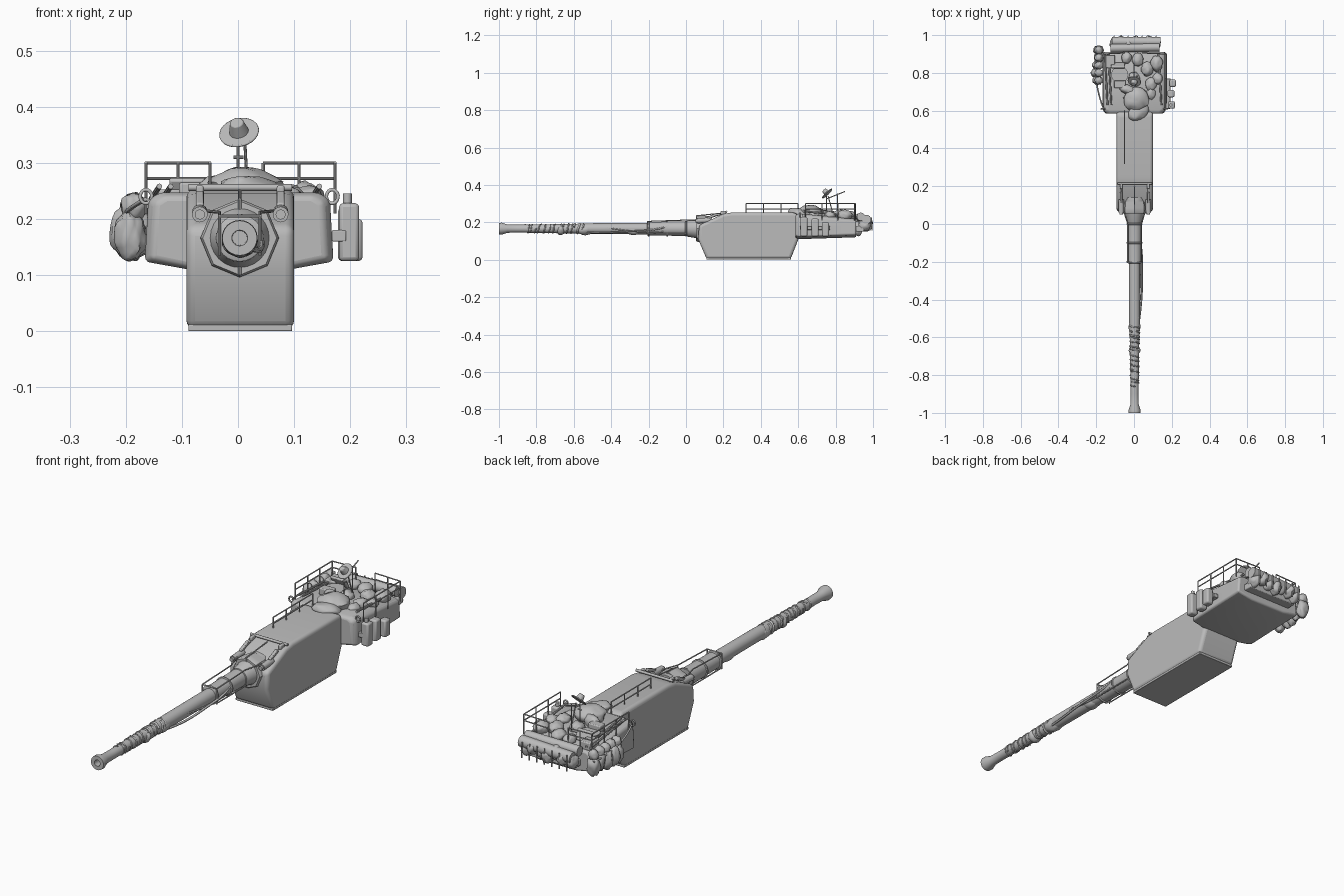
import bpy, bmesh, math, random
from mathutils import Vector, Matrix, Euler, noise

if "Cube" in bpy.data.objects:
    bpy.data.objects.remove(bpy.data.objects["Cube"])
random.seed(4)

grey = bpy.data.materials.new("plain grey")
grey.use_nodes = True
grey.diffuse_color = (0.5, 0.5, 0.5, 1)
grey.node_tree.nodes["Principled BSDF"].inputs["Base Color"].default_value = (0.5, 0.5, 0.5, 1)


def finish(name, bm, bevel=0, segments=3, angle=35):
    """Turn a bmesh into a smooth-by-angle object, with an optional bevel."""
    bmesh.ops.recalc_face_normals(bm, faces=bm.faces)
    me = bpy.data.meshes.new(name)
    bm.to_mesh(me)
    bm.free()
    ob = bpy.data.objects.new(name, me)
    bpy.context.collection.objects.link(ob)
    me.materials.append(grey)
    if bevel:
        mod = ob.modifiers.new("Bevel", "BEVEL")
        mod.width, mod.segments, mod.limit_method = bevel, segments, "ANGLE"
    bpy.ops.object.select_all(action="DESELECT")
    ob.select_set(True)
    bpy.context.view_layer.objects.active = ob
    bpy.ops.object.shade_smooth_by_angle(angle=math.radians(angle))
    return ob


def loft(name, rings, bevel=0, segments=3):
    """Skin a row of matching outlines and cap both ends."""
    bm = bmesh.new()
    loops = [[bm.verts.new(p) for p in ring] for ring in rings]
    n = len(loops[0])
    for a, b in zip(loops, loops[1:]):
        for i in range(n):
            bm.faces.new((a[i], a[(i + 1) % n], b[(i + 1) % n], b[i]))
    bm.faces.new(loops[0])
    bm.faces.new(loops[-1])
    return finish(name, bm, bevel, segments)


def lathe(name, profile, x=0.003, z=0.166, sides=24):
    """Turn (y, radius) points round a lengthwise axis."""
    return loft(name, [[(x + r * math.cos(2 * math.pi * i / sides), y,
                         z + r * math.sin(2 * math.pi * i / sides)) for i in range(sides)]
                       for y, r in profile])


def box(name, centre, size, bevel=0.004, turn=(0, 0, 0)):
    bm = bmesh.new()
    bmesh.ops.create_cube(bm, size=1, matrix=Matrix.LocRotScale(
        Vector(centre), Euler(turn), Vector(size)))
    return finish(name, bm, bevel, 2)


def add_rod(bm, a, b, r, sides=8, r2=None):
    a, b = Vector(a), Vector(b)
    d = b - a
    m = Matrix.Translation((a + b) / 2) @ d.to_track_quat("Z", "Y").to_matrix().to_4x4()
    bmesh.ops.create_cone(bm, cap_ends=True, segments=sides, radius1=r,
                          radius2=r if r2 is None else r2, depth=d.length, matrix=m)


def rods(name, pairs, r, sides=8):
    bm = bmesh.new()
    for a, b in pairs:
        add_rod(bm, a, b, r, sides)
    return finish(name, bm)


def lump(name, centre, size, turn=(0, 0, 0), rough=0.2):
    """A soft cloth bundle."""
    bm = bmesh.new()
    bmesh.ops.create_icosphere(bm, subdivisions=3, radius=1)
    seed = Vector((random.random() * 9, random.random() * 9, 0))
    for v in bm.verts:
        v.co *= 1 + rough * noise.noise(v.co * 2 + seed)
    bm.transform(Matrix.LocRotScale(Vector(centre), Euler(turn), Vector(size)))
    return finish(name, bm, angle=60)


def cable(name, points, r):
    cu = bpy.data.curves.new(name, "CURVE")
    cu.dimensions, cu.bevel_depth, cu.bevel_resolution, cu.resolution_u = "3D", r, 1, 4
    cu.use_fill_caps = True
    sp = cu.splines.new("NURBS")
    sp.points.add(len(points) - 1)
    for p, co in zip(sp.points, points):
        p.co = (*co, 1)
    sp.use_endpoint_u = True
    ob = bpy.data.objects.new(name, cu)
    bpy.context.collection.objects.link(ob)
    cu.materials.append(grey)
    bpy.ops.object.select_all(action="DESELECT")
    ob.select_set(True)
    bpy.context.view_layer.objects.active = ob
    bpy.ops.object.convert(target="MESH")


# Main housing: side profile pulled across the width
side = [(0.11, 0.004), (0.065, 0.11), (0.07, 0.185), (0.2, 0.245), (0.25, 0.253),
        (0.58, 0.253), (0.605, 0.235), (0.605, 0.12), (0.56, 0.004)]
loft("main_housing", [[(x, y, z) for y, z in side] for x in (-0.092, 0.1)], 0.016, 4)
box("housing_floor", (0.004, 0.335, 0.006), (0.185, 0.452, 0.012), 0.002)

# Wide rear body, sloping down to the back
def body_ring(y, w, top, low):
    half = [(0.09, low), (w, low + 0.014), (w - 0.006, top - 0.012), (w - 0.025, top)]
    return [(x + 0.002, y, z) for x, z in half] + [(0.002 - x, y, z) for x, z in reversed(half)]
loft("rear_body", [body_ring(0.585, 0.155, 0.24, 0.115), body_ring(0.605, 0.168, 0.247, 0.11),
                   body_ring(0.91, 0.168, 0.218, 0.12)], 0.008, 3)

# Barrel with bored, flared muzzle and a thick rear sleeve
lathe("barrel", [(-0.93, 0.013), (-1, 0.014), (-1, 0.031), (-0.985, 0.032), (-0.955, 0.022),
                 (-0.9, 0.021), (-0.62, 0.025), (-0.5, 0.029), (-0.2, 0.03), (-0.2, 0.036),
                 (0.0, 0.039), (0.02, 0.041), (0.12, 0.041)])
lathe("mantlet", [(0.0, 0.036), (0.01, 0.043), (0.05, 0.05), (0.075, 0.063), (0.14, 0.063)])
lathe("mantlet_collar", [(0.055, 0.066), (0.062, 0.07), (0.085, 0.07), (0.12, 0.068)], sides=8)
for y in (-0.2, -0.1, 0.0):
    lathe("sleeve_band", [(y - 0.005, 0.039), (y - 0.003, 0.042), (y + 0.003, 0.042), (y + 0.005, 0.039)])

# Cloth strips wound round the barrel
for i in range(11):
    y, r, phase = -0.86 + 0.029 * i, 0.0235 + 0.0004 * i, random.random() * 6
    ring = [(0.003 + r * math.cos(phase + t * 0.6), y + 0.0028 * t * random.uniform(0.7, 1),
             0.166 + r * math.sin(phase + t * 0.6)) for t in range(13)]
    cable("barrel_wrap", ring, random.uniform(0.003, 0.0055))
for y, s in ((-0.67, 0.024), (-0.54, 0.05), (-0.28, 0.05)):
    lump("barrel_cloth", (0.003, y, 0.161), (0.031, s, 0.029), rough=0.15)
cable("loose_strap", [(0.02, -0.56, 0.15), (0.035, -0.46, 0.14), (0.045, -0.34, 0.15),
                      (0.04, -0.24, 0.155), (0.045, -0.15, 0.16), (0.03, -0.08, 0.185)], 0.005)
cable("hanging_strap", [(0.02, -0.5, 0.185), (0.038, -0.36, 0.16), (0.03, -0.26, 0.14),
                        (0.035, -0.12, 0.15)], 0.004)

# Guide frame round the sleeve and struts to the housing
frame = []
for s in (-1, 1):
    a, b, c = [(0.003 + s * x, y, z) for x, y, z in
               ((0.036, -0.205, 0.205), (0.036, 0.0, 0.212), (0.068, 0.1, 0.215))]
    frame += [(a, b), (b, c), (a, (a[0], a[1], 0.135)), (c, (c[0], 0.21, 0.25)),
              ((a[0], -0.2, 0.14), (b[0], 0.0, 0.14))]
frame += [((-0.033, -0.205, 0.205), (0.039, -0.205, 0.205)),
          ((0.003, 0.055, 0.1), (0.003, 0.055, 0.235)), ((0.003, 0.055, 0.235), (0.003, 0.2, 0.25))]
rods("guide_frame", frame, 0.0028)

# Cross bar, posts and lugs on the housing front
rods("cross_bar", [((-0.088, 0.215, 0.256), (0.096, 0.215, 0.256))], 0.006, 12)
for x in (-0.068, 0.076):
    box("bar_bracket", (x, 0.2, 0.25), (0.014, 0.03, 0.02))
    rods("lug", [((x, 0.06, 0.208), (x, 0.13, 0.212))], 0.014, 16)
    rods("lug_cap", [((x, 0.05, 0.208), (x, 0.062, 0.208))], 0.009, 12)
    box("lug_arm", (x, 0.14, 0.233), (0.014, 0.06, 0.014), 0.003, (0.4, 0, 0))

# Handrails: one on the housing, an L-shaped one on each rear corner
def railing(name, path, base, heights=(0.3, 0.272), step=0.075):
    parts = []
    for a, b in zip(path, path[1:]):
        a, b = Vector(a), Vector(b)
        n = max(1, round((b - a).length / step))
        parts += [((*a, z), (*b, z)) for z in heights]
        for i in range(n + 1):
            p = a.lerp(b, i / n)
            parts.append(((*p, base), (*p, heights[0])))
    rods(name, parts, 0.0027)

railing("housing_rail", [(-0.05, 0.32), (-0.05, 0.6)], 0.245, step=0.09)
railing("right_rear_rail", [(-0.164, 0.64), (-0.164, 0.9), (-0.05, 0.905)], 0.21)
railing("left_rear_rail", [(0.173, 0.64), (0.173, 0.9), (0.045, 0.905)], 0.21)

# Lifting rings at the front corners of the rear body
for x in (-0.164, 0.168):
    cable("lifting_ring", [(x + 0.011 * math.cos(t * math.pi / 5), 0.61, 0.24 + 0.013 * math.sin(t * math.pi / 5))
                           for t in range(12)], 0.0035)

# Canisters and boxes on the left side
for x, y, top, w in ((0.198, 0.63, 0.228, 0.036), (0.196, 0.69, 0.22, 0.036), (0.205, 0.745, 0.2, 0.034)):
    box("side_canister", (x, y, (top + 0.125) / 2), (w, 0.038, top - 0.125), 0.007)
rods("canister_cap", [((0.195, 0.63, 0.225), (0.195, 0.63, 0.245))], 0.008, 12)
box("canister_rack", (0.18, 0.69, 0.17), (0.025, 0.16, 0.02), 0.002)

# Packs hung along the right side
for i in range(5):
    y = 0.76 + i * 0.04
    lump("side_pack", (-0.192 - 0.008 * math.sin(i * 1.4), y, 0.172 + 0.006 * (i % 2)),
         (0.028, 0.024, 0.046), rough=0.25)
    lump("pack_top", (-0.186, y, 0.222), (0.023, 0.02, 0.024))
cable("pack_strap", [(-0.165, 0.62, 0.235), (-0.195, 0.7, 0.22), (-0.215, 0.8, 0.2), (-0.2, 0.94, 0.2)], 0.004)

# Stowage across the back
box("rear_rack", (0.01, 0.93, 0.165), (0.25, 0.045, 0.03))
rods("bedroll", [((-0.115, 0.965, 0.205), (0.14, 0.965, 0.215))], 0.025, 16)
rods("tarp_roll", [((-0.125, 0.93, 0.225), (0.135, 0.935, 0.23))], 0.022, 16)
for i in range(7):
    x = -0.105 + 0.037 * i
    lump("rear_bundle", (x, 0.955 + 0.01 * (i % 2), 0.185 + 0.01 * (i % 3)), (0.024, 0.032, 0.033))
    rods("rear_strap", [((x, 0.994, 0.155), (x, 0.992, 0.225))], 0.003)

# Draped cloth on the roof
lump("draped_cloth", (0.012, 0.66, 0.255), (0.068, 0.062, 0.038), (0, 0, 0.3))
lump("cloth_fold", (0.025, 0.595, 0.252), (0.062, 0.04, 0.024), (0, 0.15, 0.6))
lump("cloth_end", (-0.03, 0.71, 0.25), (0.05, 0.025, 0.028), (0, 0, -0.35))

# Hatch and deck stowage
rods("hatch", [((-0.075, 0.79, 0.215), (-0.075, 0.79, 0.245))], 0.045, 20)
box("hatch_lid", (-0.085, 0.84, 0.25), (0.075, 0.012, 0.05), 0.004, (0.5, 0, 0))
box("sight_box", (-0.075, 0.74, 0.25), (0.06, 0.04, 0.03))
box("ammo_box", (-0.125, 0.86, 0.235), (0.05, 0.07, 0.035))
for x, y, s in ((0.09, 0.74, 0.03), (0.125, 0.77, 0.026), (0.07, 0.82, 0.032), (0.12, 0.85, 0.034),
                (0.0, 0.77, 0.03), (0.02, 0.87, 0.03), (-0.04, 0.88, 0.026), (0.09, 0.69, 0.025)):
    lump("deck_bundle", (x, y, 0.238), (s, s * 1.2, s * 0.8))
rods("deck_poles", [((x, 0.63, 0.258), (x - 0.015, 0.9, 0.235)) for x in (-0.14, -0.12, 0.145)], 0.005)

# Brimmed hat hung on a forked mast
rods("mast", [((0.0, 0.75, 0.23), (0.0, 0.75, 0.35)), ((0.018, 0.79, 0.23), (0.012, 0.76, 0.34)),
              ((-0.008, 0.75, 0.31), (0.01, 0.75, 0.31)), ((0.0, 0.75, 0.325), (0.0, 0.85, 0.365)),
              ((0.0, 0.81, 0.24), (0.0, 0.81, 0.355))], 0.0028)
bm = bmesh.new()
add_rod(bm, (0, 0, -0.0025), (0, 0, 0.0025), 0.036, 24)
add_rod(bm, (0, 0, 0), (0, 0, 0.026), 0.018, 20, 0.012)
bm.transform(Matrix.Translation((0.002, 0.755, 0.354)) @ Euler((0.75, -0.25, 0)).to_matrix().to_4x4())
finish("brimmed_hat", bm, 0.002, 2)
